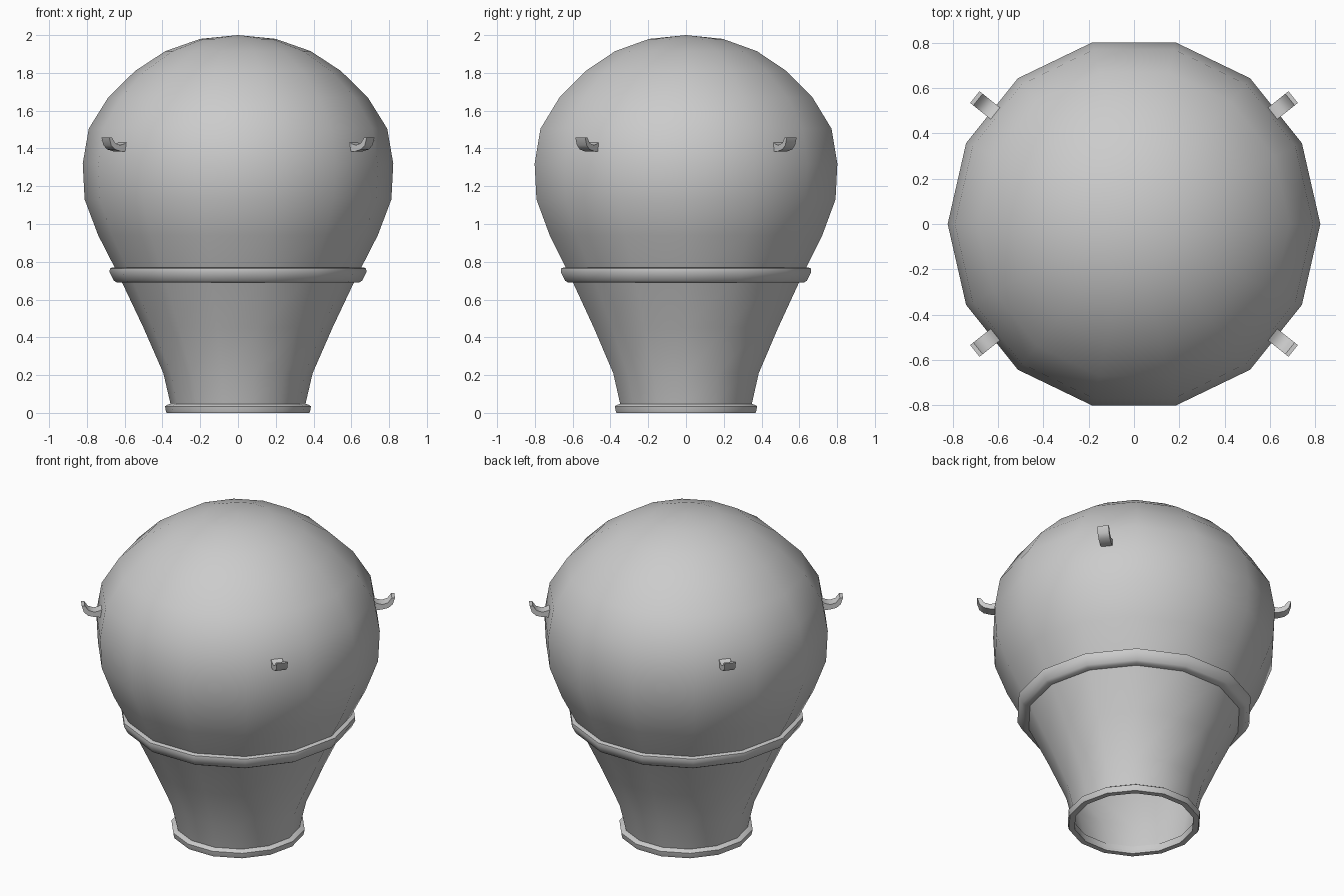
import bpy, bmesh, math

if "Cube" in bpy.data.objects:
    bpy.data.objects.remove(bpy.data.objects["Cube"])

SIDES = 14


def finish(name, bm, angle=50):
    bmesh.ops.remove_doubles(bm, verts=bm.verts, dist=1e-5)
    me = bpy.data.meshes.new(name)
    bm.to_mesh(me)
    bm.free()
    ob = bpy.data.objects.new(name, me)
    bpy.context.collection.objects.link(ob)
    bpy.ops.object.select_all(action='DESELECT')
    ob.select_set(True)
    bpy.context.view_layer.objects.active = ob
    bpy.ops.object.shade_smooth_by_angle(angle=math.radians(angle))
    return ob


def lathe(name, profile, closed=False):
    """Revolve an (r, z) profile listed from bottom to top on its outside."""
    bm = bmesh.new()
    rings = []
    for r, z in profile:
        if r == 0:
            rings.append([bm.verts.new((0, 0, z))] * SIDES)
        else:
            rings.append([bm.verts.new((r * math.cos(2 * math.pi * i / SIDES),
                                        r * math.sin(2 * math.pi * i / SIDES), z))
                          for i in range(SIDES)])
    pairs = list(zip(rings, rings[1:]))
    if closed:
        pairs.append((rings[-1], rings[0]))
    for a, b in pairs:
        for i in range(SIDES):
            j = (i + 1) % SIDES
            bm.faces.new(list(dict.fromkeys((a[i], a[j], b[j], b[i]))))
    return finish(name, bm)


# Balloon envelope, open at the mouth
lathe("envelope", [
    (0.345, 0.01), (0.358, 0.05), (0.395, 0.21), (0.50, 0.45), (0.635, 0.735),
    (0.74, 0.94), (0.812, 1.13), (0.822, 1.32), (0.79, 1.505), (0.687, 1.67),
    (0.545, 1.81), (0.385, 1.915), (0.20, 1.98), (0, 2.0)])

# Band around the lower envelope
lathe("middle_band", [
    (0.60, 0.69), (0.64, 0.69), (0.657, 0.70), (0.68, 0.745),
    (0.678, 0.765), (0.665, 0.77), (0.63, 0.77)], closed=True)

# Rim around the mouth
lathe("mouth_rim", [
    (0.345, 0.0), (0.378, 0.0), (0.382, 0.01), (0.386, 0.035),
    (0.376, 0.042), (0.352, 0.05)], closed=True)

# Four upturned hooks, each on the centre of a facet
LOWER = [(0.77, 1.383), (0.82, 1.385), (0.86, 1.395), (0.885, 1.417), (0.898, 1.458)]
UPPER = [(0.77, 1.44), (0.795, 1.425), (0.825, 1.417), (0.858, 1.428), (0.88, 1.458)]


def hook(name, angle, half_width=0.033):
    bm = bmesh.new()
    c, s = math.cos(angle), math.sin(angle)
    sides = []
    for w in (-half_width, half_width):
        sides.append([[bm.verts.new((r * c - w * s, r * s + w * c, z)) for r, z in line]
                      for line in (LOWER, UPPER)])
    (la, ua), (lb, ub) = sides
    for i in range(len(LOWER) - 1):
        for a, b in ((la, ua), (ua, ub), (ub, lb), (lb, la)):
            bm.faces.new((a[i], a[i + 1], b[i + 1], b[i]))
    for i in (0, -1):
        bm.faces.new((la[i], ua[i], ub[i], lb[i]))
    bmesh.ops.recalc_face_normals(bm, faces=bm.faces)
    finish(name, bm)


a = 3 * math.pi / SIDES
for name, ang in (("hook_back_right", a), ("hook_back_left", math.pi - a),
                  ("hook_front_left", math.pi + a), ("hook_front_right", -a)):
    hook(name, ang)
